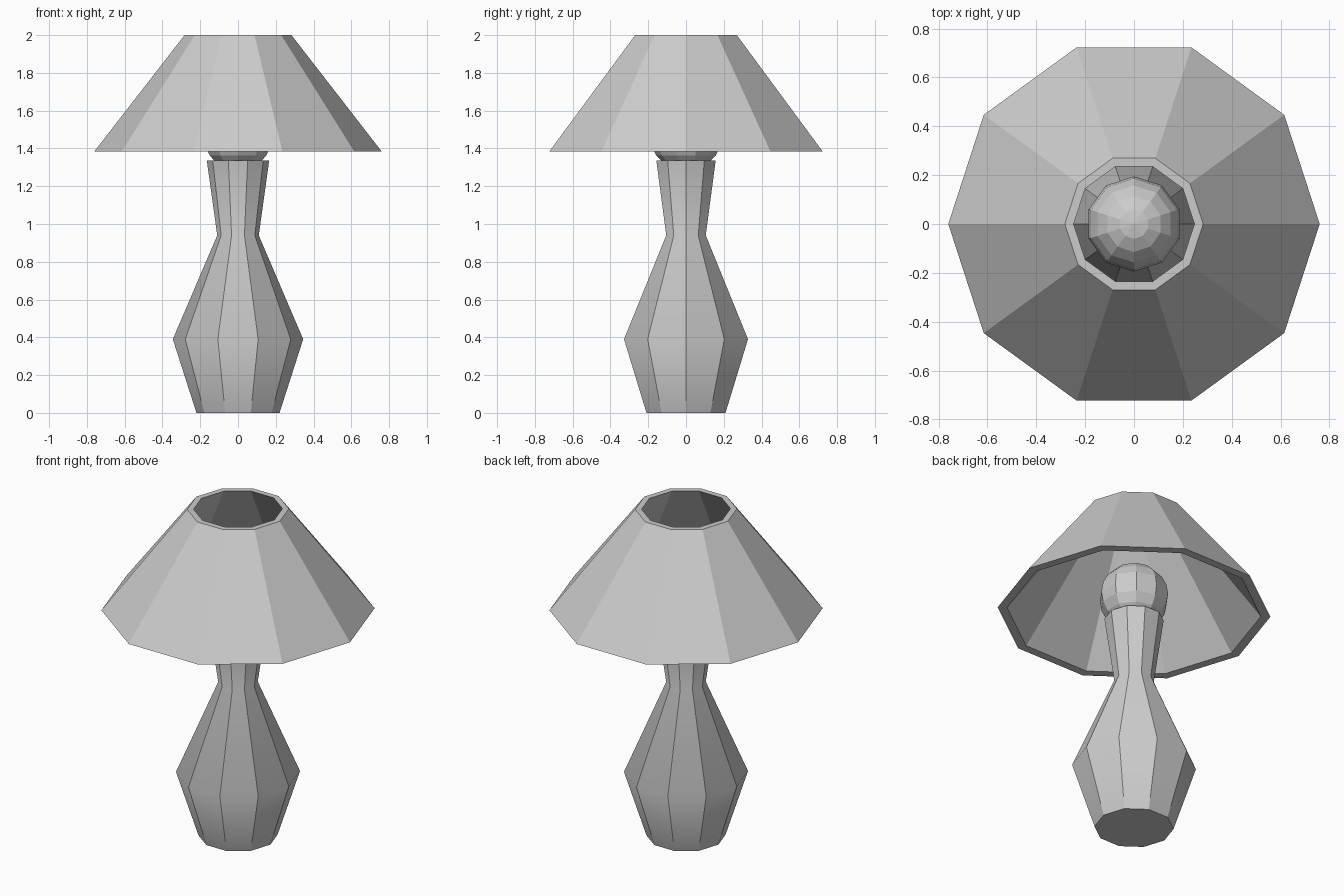
import bpy, bmesh
from math import cos, sin, pi

if "Cube" in bpy.data.objects:
    bpy.data.objects.remove(bpy.data.objects["Cube"])

SIDES = 10


def lathe(name, profile, closed=False, smooth_rings=False):
    """Spin a (radius, z) profile into a ten-sided solid."""
    bm = bmesh.new()
    rings = [[bm.verts.new((r * cos(2 * pi * i / SIDES), r * sin(2 * pi * i / SIDES), z))
              for i in range(SIDES)] for r, z in profile]
    pairs = list(zip(rings, rings[1:]))
    if closed:
        pairs.append((rings[-1], rings[0]))
    for a, b in pairs:
        for i in range(SIDES):
            j = (i + 1) % SIDES
            face = bm.faces.new((a[i], a[j], b[j], b[i]))
            face.smooth = smooth_rings
    if not closed:
        bm.faces.new(rings[0][::-1])
        bm.faces.new(rings[-1])
    bmesh.ops.recalc_face_normals(bm, faces=bm.faces)
    # only the inner horizontal rings blend; facet edges and caps stay crisp
    for e in bm.edges:
        level = abs(e.verts[0].co.z - e.verts[1].co.z) < 1e-5
        e.smooth = smooth_rings and level and all(len(f.verts) == 4 for f in e.link_faces)
    mesh = bpy.data.meshes.new(name)
    bm.to_mesh(mesh)
    bm.free()
    obj = bpy.data.objects.new(name, mesh)
    bpy.context.collection.objects.link(obj)
    return obj


# Faceted vase-shaped lamp base
lathe("lamp_base", [(0.22, 0), (0.345, 0.39), (0.11, 0.94), (0.165, 1.335)],
      smooth_rings=True)

# Hollow shade with flat rims
lathe("lamp_shade", [(0.76, 1.385), (0.283, 2.0), (0.247, 2.0), (0.707, 1.385)],
      closed=True)

# Bulb resting in the top of the base
bpy.ops.mesh.primitive_uv_sphere_add(segments=SIDES, ring_count=10, radius=0.195,
                                     location=(0, 0, 1.477))
bpy.context.object.name = "light_bulb"
